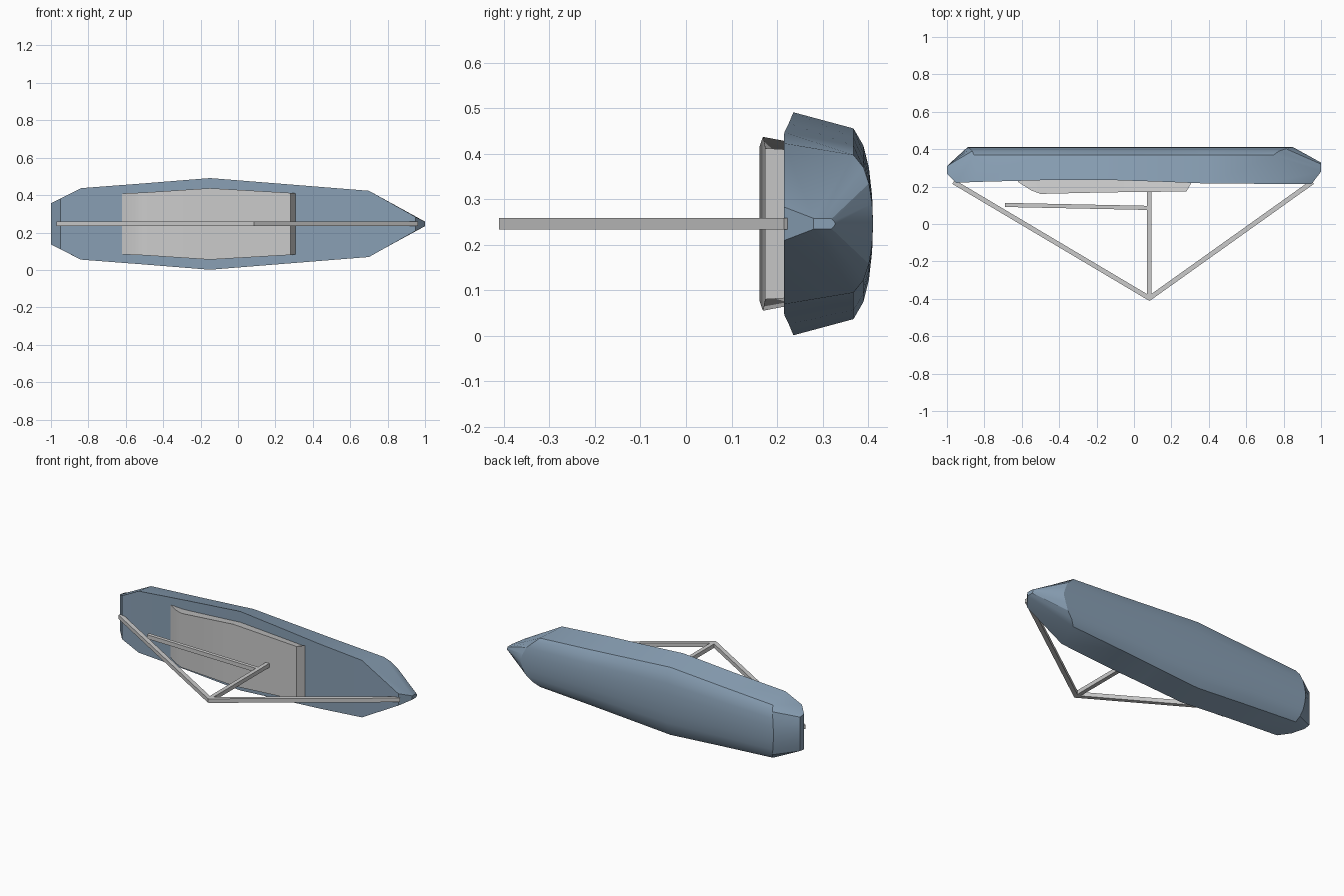
import bpy, bmesh, math
from mathutils import Vector

if "Cube" in bpy.data.objects:
    bpy.data.objects.remove(bpy.data.objects["Cube"])

ZC = 0.246  # centre plane of the boat, which lies on its side


def loft(name, stations, smooth=None):
    """Skin stations of (x, y, half_width) points, mirrored about z = ZC."""
    bm = bmesh.new()
    rings = []
    for st in stations:
        top = [bm.verts.new((x, y, ZC + h)) for x, y, h in st]
        low = [bm.verts.new((x, y, ZC - h)) for x, y, h in st]
        rings.append(top + low[::-1])
    n = len(rings[0])
    for a, b in zip(rings, rings[1:]):
        for i in range(n):
            j = (i + 1) % n
            bm.faces.new((a[i], a[j], b[j], b[i]))
    for r in (rings[0], rings[-1]):
        for i in range(n // 2 - 1):
            bm.faces.new((r[i], r[i + 1], r[n - 2 - i], r[n - 1 - i]))
    bmesh.ops.remove_doubles(bm, verts=bm.verts, dist=1e-5)
    bmesh.ops.recalc_face_normals(bm, faces=bm.faces)
    me = bpy.data.meshes.new(name)
    bm.to_mesh(me)
    bm.free()
    ob = bpy.data.objects.new(name, me)
    bpy.context.collection.objects.link(ob)
    if smooth:
        bpy.ops.object.select_all(action='DESELECT')
        ob.select_set(True)
        bpy.context.view_layer.objects.active = ob
        bpy.ops.object.shade_smooth_by_angle(angle=math.radians(smooth))
    return ob


def section(x, deck_y, h, rake=0.0):
    """Deck edge, chine and rounded bottom; rake shifts the bottom along x."""
    shape = [(0, deck_y, 1), (.3, .368, .855), (.5, .39, .70),
             (.75, .402, .50), (.9, .409, .25), (1, .411, 0)]
    return [(x + rake * k, y, h * s) for k, y, s in shape]


def spar(name, a, b, t=0.025):
    """Square bar between two points in the centre plane."""
    d = Vector((b[0] - a[0], b[1] - a[1], 0))
    bpy.ops.mesh.primitive_cube_add(
        size=1, location=((a[0] + b[0]) / 2, (a[1] + b[1]) / 2, ZC),
        rotation=(0, 0, math.atan2(d.y, d.x)))
    ob = bpy.context.object
    ob.name = name
    ob.scale = (d.length, t, 0.025)


# Hull: stern, four main sections, bow
stern = [(-.95, .22, .135), (-1, .27, .11), (-1, .31, .105),
         (-1, .31, .07), (-1, .31, .035), (-1, .31, 0)]
bow = [(.95, .215, .037), (1, .28, .012), (1, .30, .012),
       (1, .32, .011), (1, .325, .006), (1, .328, 0)]
hull = loft("hull", [
    stern,
    section(-.84, .225, .191, -.05),
    section(-.5, .234, .217),
    section(-.15, .236, .245),
    section(.15, .226, .221),
    section(.4, .216, .201),
    section(.7, .215, .177, .15),
    bow], 30)
blue = bpy.data.materials.new("hull_blue")
blue.diffuse_color = (.25, .35, .46, 1)
blue.use_nodes = True
blue.node_tree.nodes["Principled BSDF"].inputs["Base Color"].default_value = blue.diffuse_color
hull.data.materials.append(blue)

# Cabin: flared block, sloped at both ends
cabin = [(-.62, .225, .163), (-.55, .18, .166), (-.50, .161, .168),
         (-.15, .169, .191), (.28, .174, .166), (.31, .225, .163)]
loft("cabin", [[(x, y, h), (x, .25, h * .92)] for x, y, h in cabin], 30)

# Mast, boom and stays
spar("mast", (.082, .20), (.082, -.40))
spar("boom", (-.69, .102), (.08, .086), .022)
spar("stern_stay", (-.965, .225), (.088, -.400))
spar("bow_stay", (.955, .225), (.078, -.400))
